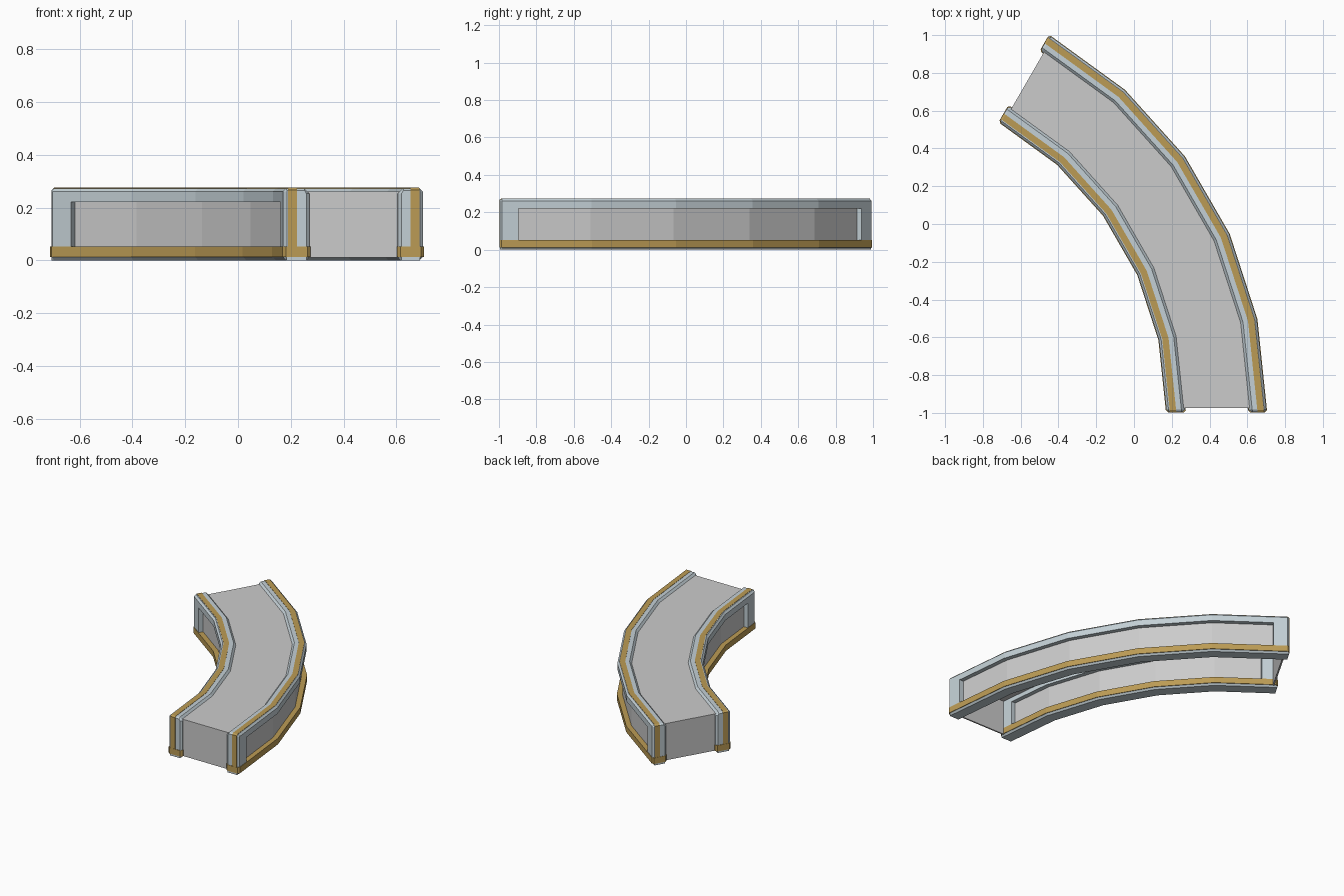
import bpy, bmesh, math
from mathutils import Vector

if "Cube" in bpy.data.objects:
    bpy.data.objects.remove(bpy.data.objects["Cube"])

CX, CY = -1.565, -0.975          # arc centre
SEGS, STEP = 5, math.radians(12)  # five straight facets, 60 degrees


def material(name, rgb):
    m = bpy.data.materials.new(name)
    m.diffuse_color = (*rgb, 1)
    m.use_nodes = True
    m.node_tree.nodes["Principled BSDF"].inputs["Base Color"].default_value = m.diffuse_color
    return m


FRAME = material("frame_blue_grey", (0.55, 0.63, 0.67))
GOLD = material("gold_trim", (0.50, 0.33, 0.09))


def point(r, t, z):
    """Point on the faceted arc; t counts facets and extrapolates past the ends."""
    i = min(max(math.floor(t), 0), SEGS - 1)
    a, b = (Vector((CX + r * math.cos(k * STEP), CY + r * math.sin(k * STEP), z))
            for k in (i, i + 1))
    return a.lerp(b, t - i)


def sweep(name, profile, start, end, mat=None, start_cut=(0, 0, 0), end_cut=(0, 0, 0)):
    """Sweep an (r, z) profile from start to end, as (facet, offset length).
    A cut is (length, r inset, z inset) and chamfers that end."""
    lo_r, hi_r = min(p[0] for p in profile), max(p[0] for p in profile)
    hi_z = max(p[1] for p in profile)
    stations = [(start, start_cut)]
    if start_cut[0]:
        stations.append(((start[0], start[1] + start_cut[0]), (0, 0, 0)))
    stations += [((k, 0), (0, 0, 0)) for k in range(1, SEGS) if start[0] < k < end[0]]
    if end_cut[0]:
        stations.append(((end[0], end[1] - end_cut[0]), (0, 0, 0)))
    stations.append((end, end_cut))

    bm = bmesh.new()
    rings = []
    for (facet, off), (_, ir, iz) in stations:
        ring = []
        for r, z in profile:
            rr = min(max(r, lo_r + ir), hi_r - ir)
            chord = 2 * r * math.sin(STEP / 2)
            ring.append(bm.verts.new(point(rr, facet + off / chord, min(z, hi_z - iz))))
        rings.append(ring)
    n = len(profile)
    for a, b in zip(rings, rings[1:]):
        for i in range(n):
            j = (i + 1) % n
            bm.faces.new((a[i], a[j], b[j], b[i]))
    bm.faces.new(rings[0])
    bm.faces.new(rings[-1])
    bmesh.ops.remove_doubles(bm, verts=bm.verts, dist=1e-5)
    bmesh.ops.recalc_face_normals(bm, faces=bm.faces)
    me = bpy.data.meshes.new(name)
    bm.to_mesh(me)
    bm.free()
    ob = bpy.data.objects.new(name, me)
    bpy.context.collection.objects.link(ob)
    if mat:
        me.materials.append(mat)
    return ob


def rect(r0, r1, z0, z1):
    return [(r0, z0), (r1, z0), (r1, z1), (r0, z1)]


def side_wall(side, face, d, w, stripe):
    """Framed wall; depth is measured from the exposed face in direction d."""
    def prof(pts):
        return [(face + d * x, z) for x, z in pts]

    ext, post, top = 0.02, 0.08, 0.273
    shoulders = [(w, 0.253), (w - 0.02, top), (0.012, top), (0, top - 0.012)]
    cut = (0.012, 0.013, 0.008)

    # End posts and top rail
    post_profile = prof([(0, 0.03), (w, 0.03)] + shoulders)
    sweep(side + "_front_post", post_profile, (0, -ext), (0, post), FRAME, start_cut=cut)
    sweep(side + "_back_post", post_profile, (SEGS, -post), (SEGS, ext), FRAME, end_cut=cut)
    sweep(side + "_top_rail", prof([(0, 0.22), (w, 0.22)] + shoulders),
          (0, post), (SEGS, -post), FRAME)

    # Recessed infill panel
    sweep(side + "_panel", prof(rect(0.03, w - 0.03, 0.04, 0.235)),
          (0, post - 0.02), (SEGS, 0.02 - post))

    # Gold bottom rail and chamfered sole
    low = (0.012, 0.012, 0)
    sweep(side + "_gold_base", prof(rect(-0.003, w + 0.003, 0.012, 0.053)),
          (0, -ext - 0.003), (SEGS, ext + 0.003), GOLD, low, low)
    sweep(side + "_sole", prof([(0.012, 0), (w - 0.012, 0), (w, 0.013), (0, 0.013)]),
          (0, -ext), (SEGS, ext), FRAME, low, low)

    # Gold stripe along the top and down both ends
    a, b = stripe
    tip = (0.012, 0, 0.008)
    e = ext + 0.002
    sweep(side + "_top_stripe", prof(rect(a, b, 0.255, top + 0.002)),
          (0, -e), (SEGS, e), GOLD, tip, tip)
    drop = prof(rect(a, b, 0.04, 0.262))
    sweep(side + "_front_stripe", drop, (0, -e), (0, 0.0), GOLD)
    sweep(side + "_back_stripe", drop, (SEGS, 0.0), (SEGS, e), GOLD)


side_wall("outer", 2.265, -1, 0.095, (0.014, 0.048))
side_wall("inner", 1.735, 1, 0.100, (0.018, 0.052))

# Top deck and end plates; the underside stays open
R0, R1 = 1.815, 2.19
sweep("top_deck", rect(R0, R1, 0.25, 0.26), (0, 0), (SEGS, 0))
sweep("front_end_plate", rect(R0, R1, 0.01, 0.2595), (0, 0), (0, 0.01))
sweep("back_end_plate", rect(R0, R1, 0.01, 0.2595), (SEGS, -0.01), (SEGS, 0))
